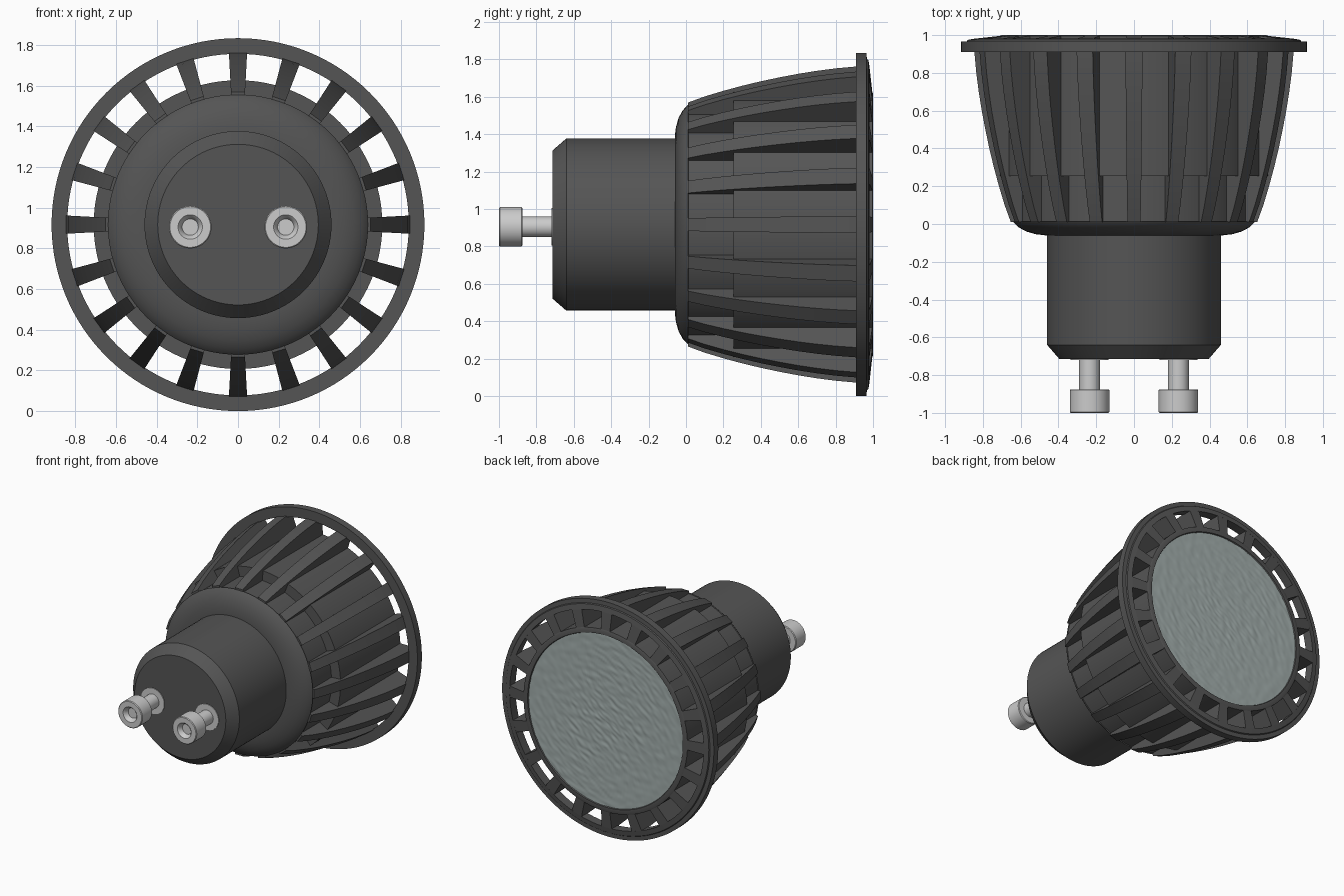
import bpy, bmesh
from math import radians, sin, cos, pi
from mathutils import Vector, Matrix, noise

if "Cube" in bpy.data.objects:
    bpy.data.objects.remove(bpy.data.objects["Cube"])

CZ = 0.917          # height of the lamp axis
FINS = 20


def material(name, rgb):
    m = bpy.data.materials.new(name)
    m.diffuse_color = (*rgb, 1)
    m.use_nodes = True
    m.node_tree.nodes["Principled BSDF"].inputs["Base Color"].default_value = m.diffuse_color
    return m


DARK = material("dark_metal", (0.09, 0.09, 0.09))
LIGHT = material("pin_metal", (0.58, 0.58, 0.58))
LENS = material("frosted_lens", (0.36, 0.42, 0.41))


def finish(bm, name, mat, loc=(0, 0, CZ), angle=30):
    bmesh.ops.remove_doubles(bm, verts=bm.verts, dist=1e-5)
    bmesh.ops.recalc_face_normals(bm, faces=bm.faces)
    me = bpy.data.meshes.new(name)
    bm.to_mesh(me)
    bm.free()
    me.materials.append(mat)
    ob = bpy.data.objects.new(name, me)
    ob.location = loc
    bpy.context.collection.objects.link(ob)
    bpy.ops.object.select_all(action='DESELECT')
    ob.select_set(True)
    bpy.context.view_layer.objects.active = ob
    bpy.ops.object.shade_smooth_by_angle(angle=radians(angle))
    return ob


def lathe(name, profile, mat, loc=(0, 0, CZ), steps=96, closed=False):
    """Spin a (radius, y) profile around the y axis."""
    bm = bmesh.new()
    vs = [bm.verts.new((r, y, 0)) for r, y in profile]
    pairs = list(zip(vs, vs[1:]))
    if closed:
        pairs.append((vs[-1], vs[0]))
    es = [bm.edges.new(p) for p in pairs]
    bmesh.ops.spin(bm, geom=vs + es, axis=(0, 1, 0), cent=(0, 0, 0),
                   angle=2 * pi, steps=steps)
    return finish(bm, name, mat, loc)


# Neck with chamfered end
lathe("neck", [(0, -0.715), (0.395, -0.715), (0.46, -0.64), (0.46, -0.03), (0, -0.03)], DARK)

# Rounded shoulder, stepped core and the ring holding the lens
lathe("heat_sink_core", [
    (0, -0.06), (0.47, -0.06), (0.52, -0.054), (0.57, -0.04), (0.61, -0.018),
    (0.635, 0.005), (0.64, 0.012), (0.632, 0.014), (0.632, 0.255),
    (0.71, 0.255), (0.71, 0.996), (0.7, 1.0), (0.672, 1.0), (0.665, 0.985), (0, 0.985)], DARK)

# Outer rim
lathe("rim", [(0.84, 0.91), (0.917, 0.91), (0.917, 0.965), (0.885, 0.967),
              (0.88, 0.975), (0.84, 0.982)], DARK, closed=True, steps=128)

# Radial cooling fins, slightly wedge shaped
FIN = [(0.6, 0.01), (0.652, 0.01), (0.685, 0.1), (0.715, 0.2), (0.742, 0.3),
       (0.766, 0.4), (0.787, 0.5), (0.806, 0.6), (0.822, 0.7), (0.835, 0.8),
       (0.845, 0.91), (0.845, 0.981), (0.69, 0.998), (0.69, 0.3), (0.6, 0.3)]
bm = bmesh.new()
for i in range(FINS):
    rot = Matrix.Rotation(2 * pi * i / FINS, 3, 'Y')
    sides = [[bm.verts.new(rot @ Vector((r, y, s * r * 0.053))) for r, y in FIN]
             for s in (-1, 1)]
    bm.faces.new(sides[0])
    bm.faces.new(sides[1][::-1])
    n = len(FIN)
    for k in range(n):
        j = (k + 1) % n
        bm.faces.new((sides[0][k], sides[1][k], sides[1][j], sides[0][j]))
finish(bm, "cooling_fins", DARK)

# Frosted lens with fine streaky bumps
bm = bmesh.new()
RINGS, SEG = 70, 160


def lens_vert(r, a):
    x, z = r * cos(a), r * sin(a)
    u, v = x * 0.8 + z * 0.6, z * 0.8 - x * 0.6
    bump = 0.004 * noise.noise(Vector((u * 16, v * 40, 0)))
    return bm.verts.new((x, 0.992 + bump, z))


centre = lens_vert(0, 0)
prev = None
for i in range(1, RINGS + 1):
    ring = [lens_vert(0.668 * i / RINGS, 2 * pi * j / SEG) for j in range(SEG)]
    for j in range(SEG):
        k = (j + 1) % SEG
        if prev:
            bm.faces.new((prev[j], prev[k], ring[k], ring[j]))
        else:
            bm.faces.new((centre, ring[k], ring[j]))
    prev = ring
bmesh.ops.recalc_face_normals(bm, faces=bm.faces)
if sum(f.normal.y for f in bm.faces) < 0:
    bmesh.ops.reverse_faces(bm, faces=bm.faces)
lens = finish(bm, "lens", LENS, angle=60)
if sum(p.normal.y for p in lens.data.polygons) < 0:
    lens.data.flip_normals()

# Contact pins: dimpled head, shaft and base washer
PIN = [(0, -0.965), (0.04, -0.965), (0.05, -0.99), (0.06, -1.0), (0.1, -1.0),
       (0.105, -0.995), (0.105, -0.88), (0.1, -0.875), (0.055, -0.875),
       (0.055, -0.72), (0.1, -0.72), (0.1, -0.7), (0, -0.7)]
for side, x in (("left", -0.235), ("right", 0.235)):
    lathe(side + "_pin", PIN, LIGHT, (x, 0, 0.905), steps=48)
